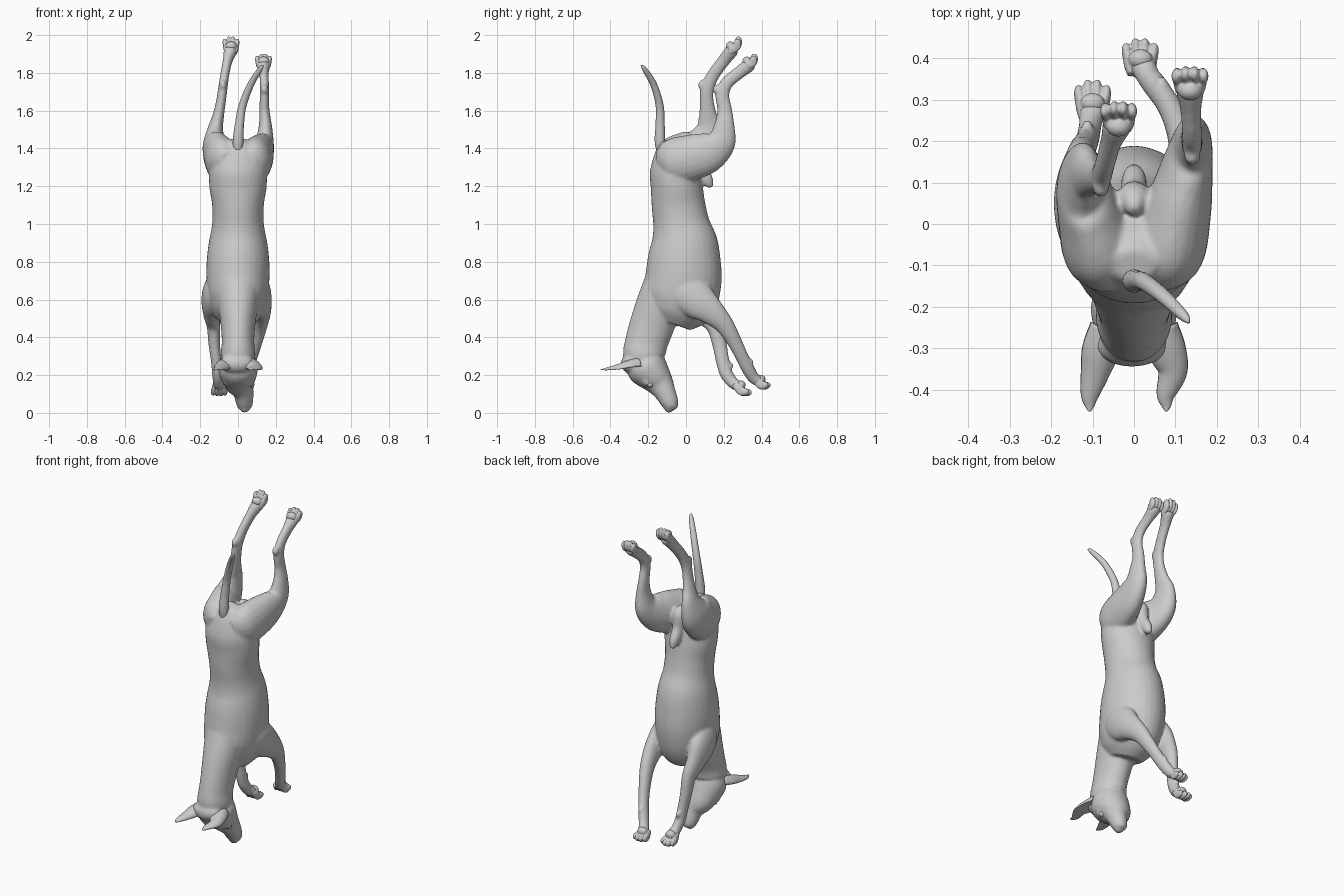
import bpy, bmesh
from mathutils import Vector, Matrix
from math import sin, cos, tau, pi


def spline(pts, steps=6):
    """Catmull-Rom through sections (x, y, z, half width, half depth)."""
    p = [Vector(q) for q in pts]
    p = [p[0] * 2 - p[1]] + p + [p[-1] * 2 - p[-2]]
    out = []
    for i in range(1, len(p) - 2):
        a, b, c, d = p[i - 1:i + 3]
        for s in range(steps):
            t = s / steps
            out.append(0.5 * (2 * b + (c - a) * t + (2 * a - 5 * b + 4 * c - d) * t * t
                              + (3 * b - a - 3 * c + d) * t ** 3))
    return out + [p[-2]]


def loft(bm, pts, n=20, cup=1.0):
    """Tube of elliptical rings; width runs along x, cup < 0 hollows one side."""
    s = spline(pts)
    pos = [Vector(q[:3]) for q in s]
    rings = []
    for i, q in enumerate(s):
        t = (pos[min(i + 1, len(s) - 1)] - pos[max(i - 1, 0)]).normalized()
        side = (Vector((1, 0, 0)) - t * t.x).normalized()
        up = t.cross(side)
        w, d = max(q[3], 0.002), max(q[4], 0.002)
        ring = []
        for k in range(n):
            a = tau * k / n
            h = sin(a) * (cup if sin(a) < 0 else 1)
            ring.append(bm.verts.new(pos[i] + side * cos(a) * w + up * h * d))
        rings.append(ring)
    faces = [bm.faces.new(rings[0]), bm.faces.new(rings[-1])]
    for r0, r1 in zip(rings, rings[1:]):
        for k in range(n):
            faces.append(bm.faces.new((r0[k], r0[(k + 1) % n], r1[(k + 1) % n], r1[k])))
    bmesh.ops.recalc_face_normals(bm, faces=faces)


def ball(bm, loc, size):
    m = Matrix.Translation(loc) @ Matrix.Diagonal((*size, 1))
    bmesh.ops.create_uvsphere(bm, u_segments=20, v_segments=12, radius=1, matrix=m)


def finish(bm, name):
    me = bpy.data.meshes.new(name)
    bm.to_mesh(me)
    bm.free()
    for f in me.polygons:
        f.use_smooth = True
    ob = bpy.data.objects.new(name, me)
    bpy.context.collection.objects.link(ob)
    return ob


def fuse(ob, voxel, iterations):
    """Weld overlapping shapes into one smooth skin."""
    m = ob.modifiers.new("fuse", 'REMESH')
    m.mode = 'VOXEL'
    m.voxel_size = voxel
    m.use_smooth_shade = True
    m = ob.modifiers.new("soften", 'SMOOTH')
    m.factor = 0.5
    m.iterations = iterations


def paw(name, p, direction, dorsal, length):
    """Four arched toes and a pad."""
    bm = bmesh.new()
    p, d, u = Vector(p), Vector(direction).normalized(), Vector(dorsal).normalized()
    for i in range(4):
        o = (i - 1.5) * 0.022
        l = length * (1.0 if i in (1, 2) else 0.83)
        sec = [(-.25, .009, .014), (.1, .0125, .022), (.45, .0125, .023),
               (.75, .0125, .02), (.93, .009, .013), (1, .003, .005)]
        loft(bm, [(*(p + Vector((o * (.75 + .3 * f), 0, 0)) + d * l * f
                     + u * .016 * sin(pi * max(f, 0))), w, h) for f, w, h in sec], 14)
    ball(bm, p + d * .02 - u * .014, (.03, .024, .024))
    fuse(finish(bm, name), .0035, 2)


bm = bmesh.new()

# trunk, rump to chest
loft(bm, [(0, -.10, 1.445, .05, .04), (0, -.085, 1.39, .115, .085), (0, -.065, 1.3, .15, .128),
          (0, -.05, 1.2, .152, .137), (0, -.04, 1.1, .137, .142), (0, -.025, 1.0, .137, .15),
          (0, -.01, .9, .155, .178), (0, -.01, .8, .166, .195), (0, -.015, .7, .166, .203),
          (0, -.035, .6, .155, .2), (0, -.06, .53, .13, .17), (0, -.08, .475, .085, .11)], 32)
# neck
loft(bm, [(0, -.10, .72, .12, .11), (0, -.145, .57, .105, .12), (0, -.185, .45, .09, .118),
          (0, -.21, .37, .086, .113), (0, -.22, .3, .092, .112), (0, -.2, .24, .07, .09)], 28)
# skull and muzzle
loft(bm, [(0, -.25, .305, .075, .075), (0, -.21, .245, .105, .108), (.008, -.145, .165, .085, .078),
          (.028, -.112, .11, .055, .058), (.034, -.088, .06, .047, .048),
          (.035, -.074, .03, .037, .037), (.035, -.068, .015, .02, .02)], 28)
# poll between the ears, nose, brows
ball(bm, (-.005, -.29, .262), (.09, .055, .055))
ball(bm, (.035, -.09, .022), (.026, .024, .022))
for s in (-1, 1):
    ball(bm, (.004 + s * .058, -.205, .165), (.026, .026, .026))
# sheath on the belly
loft(bm, [(0, .03, 1.42, .015, .015), (0, .06, 1.38, .038, .038), (0, .075, 1.3, .032, .034),
          (0, .11, 1.235, .029, .034), (0, .135, 1.195, .014, .014)])

# hind legs
loft(bm, [(.05, -.13, 1.31, .05, .08), (.08, -.07, 1.328, .088, .122), (.105, .03, 1.352, .082, .122),
          (.125, .12, 1.382, .066, .108), (.14, .185, 1.435, .05, .08), (.145, .203, 1.52, .035, .055),
          (.14, .205, 1.6, .027, .04), (.14, .193, 1.68, .025, .037), (.14, .215, 1.745, .024, .035),
          (.137, .28, 1.80, .026, .034), (.135, .33, 1.838, .036, .036), (.135, .345, 1.855, .03, .03)])
loft(bm, [(-.05, -.13, 1.31, .05, .08), (-.08, -.07, 1.335, .088, .122), (-.107, .02, 1.37, .078, .125),
          (-.125, .09, 1.42, .062, .107), (-.12, .122, 1.5, .042, .075), (-.105, .117, 1.57, .031, .05),
          (-.09, .11, 1.65, .026, .037), (-.08, .113, 1.72, .025, .037), (-.07, .145, 1.79, .024, .034),
          (-.055, .20, 1.865, .026, .034), (-.04, .24, 1.915, .036, .036), (-.037, .25, 1.93, .03, .03)])
ball(bm, (.14, .163, 1.712), (.02, .022, .028))
ball(bm, (-.08, .086, 1.735), (.02, .022, .028))

# front legs
loft(bm, [(.09, -.07, .70, .05, .06), (.11, -.01, .65, .06, .10), (.122, .06, .595, .057, .10),
          (.13, .13, .54, .045, .074), (.12, .2, .47, .038, .052), (.1, .255, .38, .031, .040),
          (.075, .3, .29, .027, .035), (.055, .328, .235, .028, .035), (.035, .355, .19, .028, .032),
          (.018, .388, .165, .033, .028), (.014, .40, .158, .028, .022)])
loft(bm, [(-.09, -.07, .70, .05, .06), (-.12, -.01, .65, .062, .10), (-.137, .05, .595, .057, .10),
          (-.14, .105, .53, .045, .074), (-.13, .155, .46, .036, .05), (-.125, .178, .36, .031, .039),
          (-.115, .195, .27, .028, .036), (-.11, .212, .21, .028, .035), (-.105, .243, .165, .028, .032),
          (-.1, .27, .145, .033, .028), (-.1, .283, .138, .028, .022)])
ball(bm, (.066, .34, .272), (.014, .018, .018))
ball(bm, (-.112, .235, .25), (.014, .018, .018))
fuse(finish(bm, "dog_body"), .0075, 8)

# paws
paw("right_hind_paw", (.135, .325, 1.838), (0, .48, .88), (0, .88, -.48), .072)
paw("left_hind_paw", (-.037, .238, 1.918), (0, .45, .88), (0, .88, -.45), .084)
paw("right_front_paw", (.015, .375, .168), (0, .95, -.2), (0, -.2, -.95), .073)
paw("left_front_paw", (-.1, .268, .142), (0, .92, -.36), (0, -.36, -.92), .086)

# ears, hollow on the face side
for s, tip, name in ((-1, -.107, "left_ear"), (1, .078, "right_ear")):
    bm = bmesh.new()
    loft(bm, [(s * .062, -.25, .245, .045, .05), (s * .08, -.305, .238, .046, .04),
              (s * .093, -.355, .23, .036, .03), (tip - s * .001, -.41, .226, .023, .017),
              (tip, -.438, .226, .012, .008), (tip, -.452, .228, .003, .003)], 24, -0.1)
    finish(bm, name)

# eyes
bm = bmesh.new()
for s in (-1, 1):
    ball(bm, (.006 + s * .066, -.19, .15), (.015, .015, .015))
finish(bm, "eyes")

# tail
bm = bmesh.new()
loft(bm, [(0, -.12, 1.34, .02, .02), (0, -.137, 1.43, .028, .028), (.008, -.137, 1.53, .024, .024),
          (.025, -.14, 1.63, .021, .021), (.068, -.172, 1.74, .018, .018),
          (.118, -.22, 1.82, .013, .013), (.132, -.237, 1.84, .004, .004)], 16)
finish(bm, "tail")
